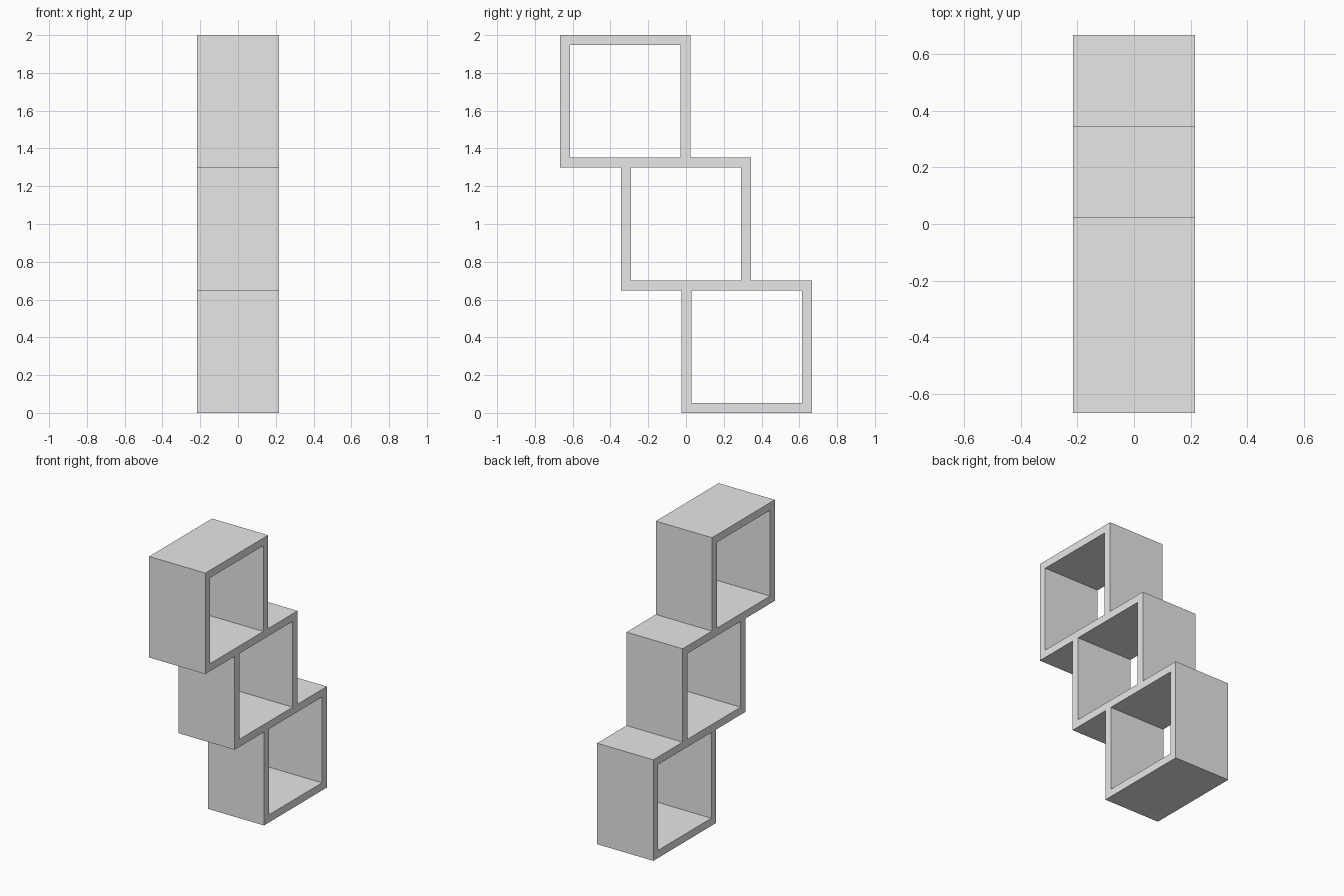
import bpy, bmesh
from mathutils import Matrix

cube = bpy.data.objects.get("Cube")
if cube:
    bpy.data.objects.remove(cube, do_unlink=True)

HALF_WIDTH = 0.216   # half the shelf depth along x
BOARD = 0.053        # board thickness
HALF_BOX = 0.345     # half the length of one box
STEP = 0.322         # sideways shift from one box to the next
PITCH = (2 - BOARD) / 3
BOX_CENTRES = [STEP, 0, -STEP]   # bottom to top

grey = bpy.data.materials.new("plain_grey")
grey.use_nodes = True
grey.diffuse_color = (0.8, 0.8, 0.8, 1)
grey.node_tree.nodes["Principled BSDF"].inputs["Base Color"].default_value = (0.8, 0.8, 0.8, 1)


def add_outline(curve, points):
    spline = curve.splines.new("POLY")
    spline.points.add(len(points) - 1)
    for point, (u, v) in zip(spline.points, points):
        point.co = (u, v, 0, 1)
    spline.use_cyclic_u = True


# Stepped side profile: outer outline plus one square opening per box
profile = bpy.data.curves.new("shelf_profile", "CURVE")
profile.dimensions = "2D"
profile.fill_mode = "BOTH"
profile.extrude = HALF_WIDTH

back, front = [], []
for i, c in enumerate(BOX_CENTRES):
    low, high = i * PITCH, (i + 1) * PITCH
    back += [(c + HALF_BOX, low + (BOARD if i else 0)), (c + HALF_BOX, high + BOARD)]
    front += [(c - HALF_BOX, low), (c - HALF_BOX, high + (BOARD if i == 2 else 0))]
    y0, y1 = c - HALF_BOX + BOARD, c + HALF_BOX - BOARD
    z0, z1 = low + BOARD, high
    add_outline(profile, [(y0, z0), (y1, z0), (y1, z1), (y0, z1)])
add_outline(profile, back + front[::-1])

# Turn the extruded profile into a clean mesh, profile plane on y-z
helper = bpy.data.objects.new("profile_helper", profile)
bpy.context.collection.objects.link(helper)
graph = bpy.context.evaluated_depsgraph_get()
mesh = bpy.data.meshes.new_from_object(helper.evaluated_get(graph))
bpy.data.objects.remove(helper, do_unlink=True)

mesh.transform(Matrix(((0, 0, 1, 0), (1, 0, 0, 0), (0, 1, 0, 0), (0, 0, 0, 1))))
bm = bmesh.new()
bm.from_mesh(mesh)
bmesh.ops.remove_doubles(bm, verts=bm.verts, dist=0.0005)
bmesh.ops.recalc_face_normals(bm, faces=bm.faces)
for face in bm.faces:
    face.smooth = False
    face.material_index = 0
bm.to_mesh(mesh)
bm.free()

mesh.name = "stepped_box_shelf"
mesh.materials.clear()
mesh.materials.append(grey)
shelf = bpy.data.objects.new("stepped_box_shelf", mesh)
bpy.context.collection.objects.link(shelf)
